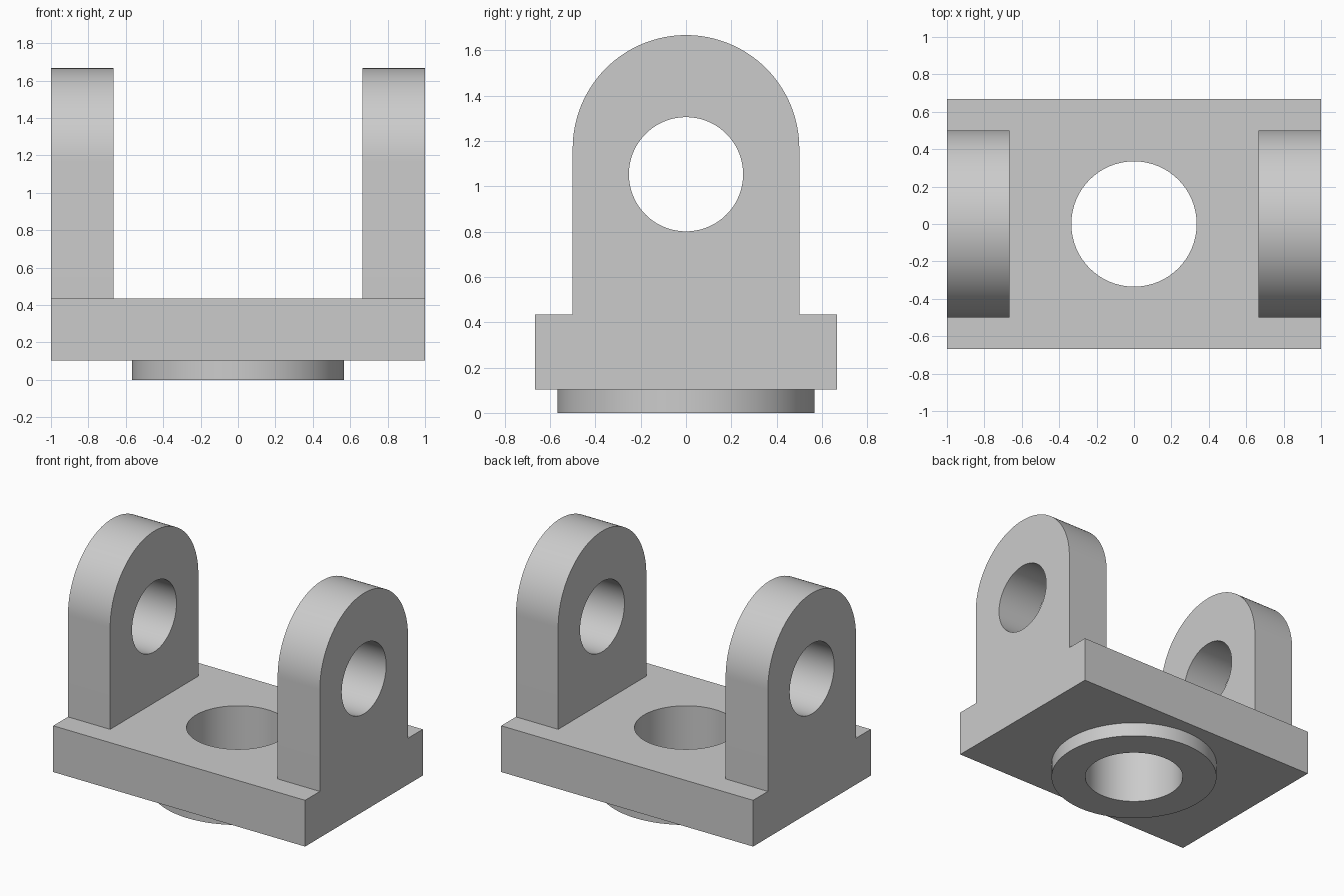
import bpy
import bmesh
from math import cos, sin, pi, radians
from mathutils import Matrix

default = bpy.data.objects.get("Cube")
if default:
    bpy.data.objects.remove(default, do_unlink=True)

# Single material
GREY = (0.6, 0.6, 0.6, 1.0)
metal = bpy.data.materials.new("plain grey")
metal.use_nodes = True
metal.diffuse_color = GREY
for node in metal.node_tree.nodes:
    if node.type == 'BSDF_PRINCIPLED':
        node.inputs["Base Color"].default_value = GREY


def arc(cx, cy, r, start=0.0, end=2 * pi, steps=96):
    closed = abs(end - start - 2 * pi) < 1e-6
    count = steps if closed else steps + 1
    return [(cx + r * cos(start + (end - start) * i / steps),
             cy + r * sin(start + (end - start) * i / steps)) for i in range(count)]


def extruded(name, loops, depth, matrix):
    """Fill the first loop, cut out the others, and extrude about the mid plane."""
    curve = bpy.data.curves.new(name + "_profile", 'CURVE')
    curve.dimensions = '2D'
    curve.fill_mode = 'BOTH'
    curve.extrude = depth / 2
    for loop in loops:
        spline = curve.splines.new('POLY')
        spline.points.add(len(loop) - 1)
        for point, (u, v) in zip(spline.points, loop):
            point.co = (u, v, 0, 1)
        spline.use_cyclic_u = True
    helper = bpy.data.objects.new(name + "_profile", curve)
    bpy.context.collection.objects.link(helper)
    graph = bpy.context.evaluated_depsgraph_get()
    mesh = bpy.data.meshes.new_from_object(helper.evaluated_get(graph))
    bpy.data.objects.remove(helper, do_unlink=True)
    bpy.data.curves.remove(curve)

    # Weld caps to walls, then keep only real corners sharp
    bm = bmesh.new()
    bm.from_mesh(mesh)
    bmesh.ops.remove_doubles(bm, verts=bm.verts, dist=1e-5)
    bmesh.ops.transform(bm, matrix=matrix, verts=bm.verts)
    bmesh.ops.recalc_face_normals(bm, faces=bm.faces)
    for face in bm.faces:
        face.smooth = True
        face.material_index = 0
    bm.to_mesh(mesh)
    bm.free()
    mesh.set_sharp_from_angle(angle=radians(30))
    mesh.materials.clear()
    mesh.materials.append(metal)
    mesh.name = name
    obj = bpy.data.objects.new(name, mesh)
    bpy.context.collection.objects.link(obj)
    return obj


# Main dimensions
HALF_X, HALF_Y = 1.0, 0.667
BOSS_TOP, PLATE_TOP = 0.103, 0.435
EAR_THICK, EAR_R, EAR_ARC_Z = 0.335, 0.5, 1.167

# Base plate with central bore
bore = arc(0, 0, 0.335)
rectangle = [(-HALF_X, -HALF_Y), (HALF_X, -HALF_Y), (HALF_X, HALF_Y), (-HALF_X, HALF_Y)]
extruded("base_plate", [rectangle, bore], PLATE_TOP - BOSS_TOP,
         Matrix.Translation((0, 0, (PLATE_TOP + BOSS_TOP) / 2)))

# Round boss underneath
extruded("bottom_boss", [arc(0, 0, 0.567), bore], BOSS_TOP,
         Matrix.Translation((0, 0, BOSS_TOP / 2)))

# Two upright round-topped ears with pin holes
outline = ([(-EAR_R, PLATE_TOP), (EAR_R, PLATE_TOP)]
           + arc(0, EAR_ARC_Z, EAR_R, 0, pi, 64))
pin_hole = arc(0, 1.053, 0.252)
for side, sign in (("left", 1), ("right", -1)):
    x = sign * (HALF_X - EAR_THICK / 2)
    upright = Matrix(((0, 0, 1, x), (1, 0, 0, 0), (0, 1, 0, 0), (0, 0, 0, 1)))
    extruded(side + "_ear", [outline, pin_hole], EAR_THICK, upright)
